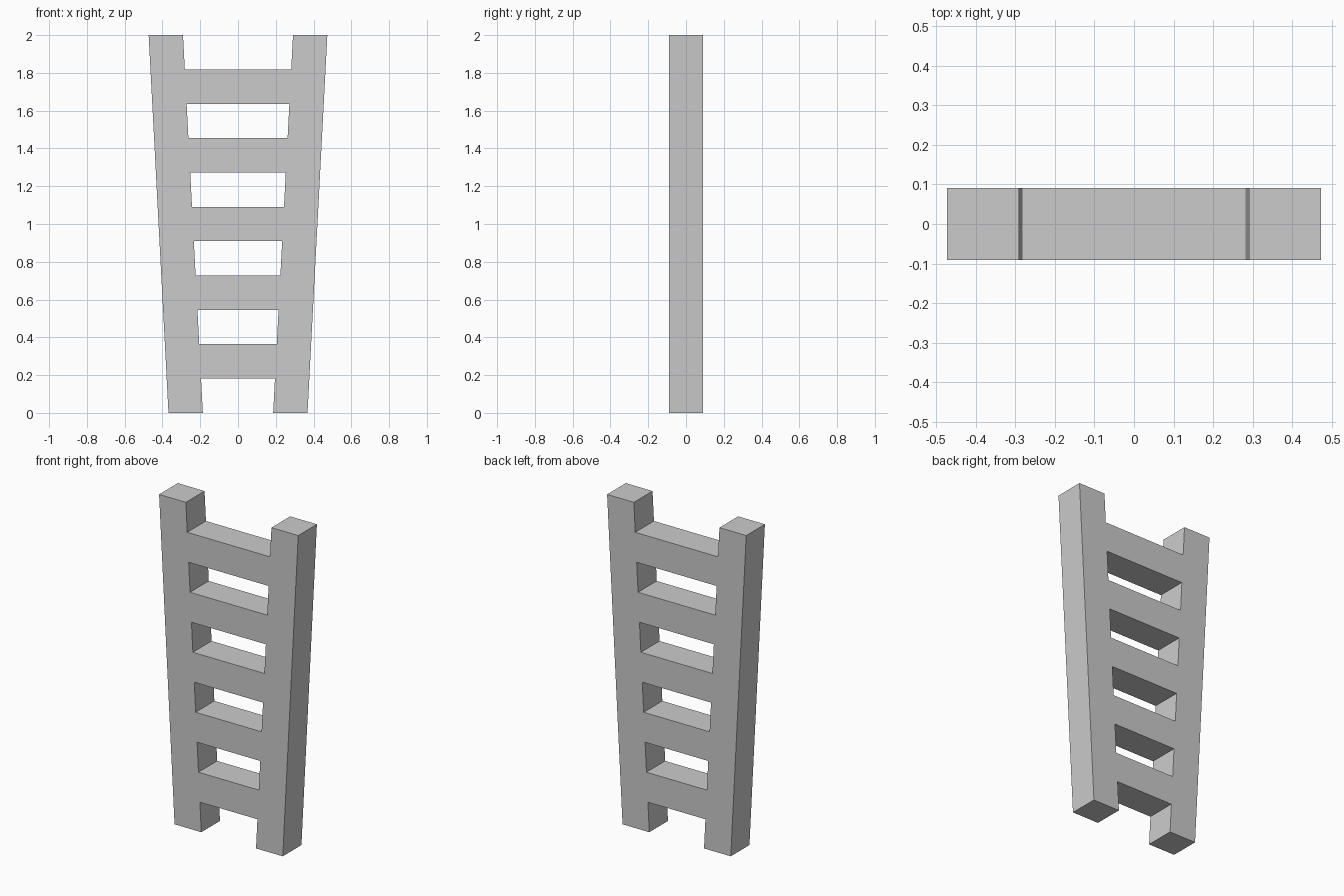
import bpy, bmesh

if "Cube" in bpy.data.objects:
    bpy.data.objects.remove(bpy.data.objects["Cube"])

ROWS = 11                 # alternating gaps and rungs
STEP = 2.0 / ROWS         # row height, also rail width and depth
BOTTOM, TOP = 0.368, 0.473  # outer half widths

bm = bmesh.new()

# Front outline points: outer and inner edge of each tapered rail, per level
levels = []
for i in range(ROWS + 1):
    outer = BOTTOM + (TOP - BOTTOM) * i / ROWS
    inner = outer - STEP
    levels.append([bm.verts.new((x, -STEP / 2, i * STEP))
                   for x in (-outer, -inner, inner, outer)])

# Rails fill the outer columns; rungs fill the middle of every second row
for i in range(ROWS):
    low, high = levels[i], levels[i + 1]
    for c in ((0, 1, 2) if i % 2 else (0, 2)):
        bm.faces.new((low[c], low[c + 1], high[c + 1], high[c]))

# Give the flat ladder its thickness
result = bmesh.ops.extrude_face_region(bm, geom=bm.faces[:], use_keep_orig=True)
back = [g for g in result["geom"] if isinstance(g, bmesh.types.BMVert)]
bmesh.ops.translate(bm, verts=back, vec=(0, STEP, 0))
bmesh.ops.recalc_face_normals(bm, faces=bm.faces[:])

mesh = bpy.data.meshes.new("ladder")
bm.to_mesh(mesh)
bm.free()
ladder = bpy.data.objects.new("ladder", mesh)
bpy.context.collection.objects.link(ladder)
